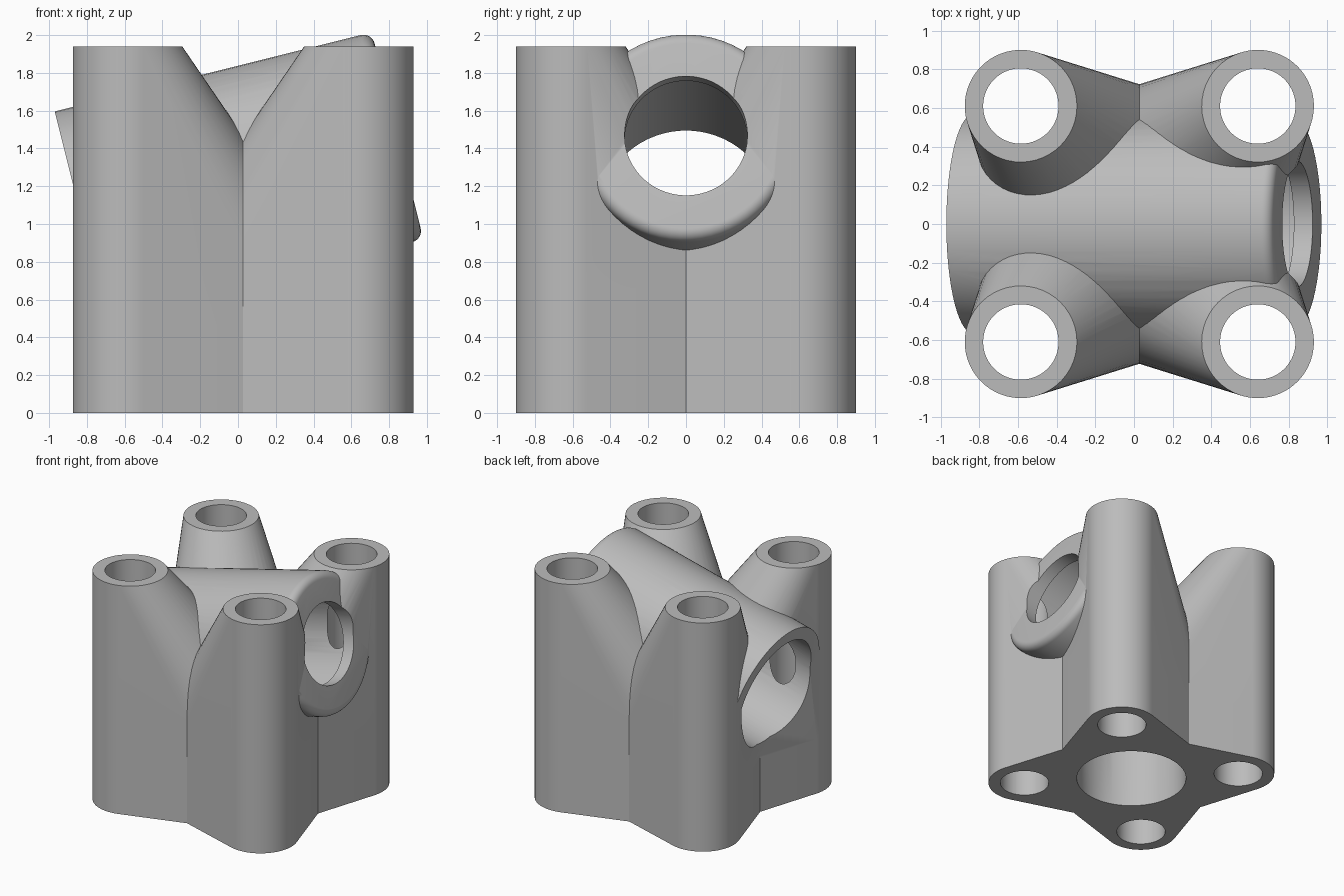
import bpy
import bmesh
from math import acos, cos, hypot, sin, pi, radians, atan2
from mathutils import Matrix

cube = bpy.data.objects.get("Cube")
if cube:
    bpy.data.objects.remove(cube, do_unlink=True)

# Main dimensions
CX = 0.0275                       # centre of the four posts
POST_X, POST_Y = 0.6125, 0.61
POST_R, POST_BORE, POST_TOP = 0.29, 0.195, 1.94
CORE_R, CORE_TOP, CORE_BORE = 0.69, 0.46, 0.44
SLEEVE_R, SLEEVE_BORE, SLEEVE_LEN = 0.565, 0.46, 1.73
MOUTH_R, CAP, FILLET = 0.325, 0.1, 0.06
SEGMENTS = 64

# Sleeve frame: local z runs along the tilted axis, origin at the capped end
TILT = Matrix.Translation((0.845, 0, 1.467)) @ Matrix.Rotation(radians(76), 4, "Y")

grey = bpy.data.materials.new("plain_grey")
grey.use_nodes = True
grey.diffuse_color = (0.5, 0.5, 0.5, 1)
grey.node_tree.nodes["Principled BSDF"].inputs["Base Color"].default_value = (0.5, 0.5, 0.5, 1)


def finish(bm, name):
    mesh = bpy.data.meshes.new(name)
    bm.to_mesh(mesh)
    bm.free()
    mesh.materials.append(grey)
    obj = bpy.data.objects.new(name, mesh)
    bpy.context.collection.objects.link(obj)
    return obj


def skin(bm, rings):
    """Closed solid through a stack of equal-sized rings of points."""
    rows = [[bm.verts.new(p) for p in ring] for ring in rings]
    for low, high in zip(rows, rows[1:]):
        for i in range(len(low)):
            bm.faces.new((low[i - 1], low[i], high[i], high[i - 1]))
    bm.faces.new(rows[0][::-1])
    bm.faces.new(rows[-1])


def lathe(bm, profile, matrix):
    """Solid of revolution from (radius, height) points."""
    angles = [2 * pi * (i + 0.5) / SEGMENTS for i in range(SEGMENTS)]
    solid = bmesh.new()
    skin(solid, [[matrix @ Matrix.Rotation(a, 4, "Z") @ Matrix.Translation((r, 0, z)).to_translation()
                  for a in angles] for r, z in profile])
    bmesh.ops.recalc_face_normals(solid, faces=solid.faces[:])
    part = bpy.data.meshes.new("part")
    solid.to_mesh(part)
    solid.free()
    bm.from_mesh(part)
    bpy.data.meshes.remove(part)


def apply_modifier(obj, mod):
    bpy.context.view_layer.objects.active = obj
    bpy.ops.object.modifier_apply(modifier=mod.name)


def combine(target, tool, operation):
    tool.hide_render = True
    mod = target.modifiers.new("combine", "BOOLEAN")
    mod.operation, mod.solver, mod.object = operation, "EXACT", tool
    apply_modifier(target, mod)
    bpy.data.objects.remove(tool, do_unlink=True)


def quarter_arm():
    """One tall post blended into the low core, trimmed to its own quadrant."""
    heading = atan2(POST_Y, POST_X)
    tangent = acos((CORE_R - POST_R) / hypot(POST_X, POST_Y))
    n = SEGMENTS // 2
    front = [-tangent + 2 * tangent * i / n for i in range(n + 1)]
    back = [tangent + 2 * (pi - tangent) * i / n for i in range(n + 1)]

    def post(a, z):
        return (POST_X + POST_R * cos(a + heading), POST_Y + POST_R * sin(a + heading), z)

    def core(a, z):
        return (CORE_R * cos(a + heading), CORE_R * sin(a + heading), z)

    bm = bmesh.new()
    rings = [[post(a, z) for a in front] + [core(a, z) for a in back] for z in (0, CORE_TOP)]
    skin(bm, rings + [[post(a, POST_TOP) for a in front + back]])
    bmesh.ops.remove_doubles(bm, verts=bm.verts[:], dist=1e-5)
    bmesh.ops.recalc_face_normals(bm, faces=bm.faces[:])
    for normal in ((1, 0, 0), (0, 1, 0)):
        bmesh.ops.bisect_plane(bm, geom=bm.verts[:] + bm.edges[:] + bm.faces[:], dist=1e-6,
                               plane_co=(0, 0, 0), plane_no=normal, clear_inner=True)
    return finish(bm, "bracket_body")


# Body: one quarter mirrored both ways
body = quarter_arm()
mirror = body.modifiers.new("mirror", "MIRROR")
mirror.use_axis = (True, True, False)
apply_modifier(body, mirror)
body.data.transform(Matrix.Translation((CX, 0, 0)))

# Tilted sleeve with a rounded rim at its capped end
rim = [(SLEEVE_R - FILLET * (1 - cos(a)), -FILLET * (1 - sin(a)))
       for a in (pi / 2 * k / 8 for k in range(9))]
bm = bmesh.new()
lathe(bm, [(SLEEVE_R, -SLEEVE_LEN)] + rim, TILT)
combine(body, finish(bm, "sleeve"), "UNION")

# Stepped bore through the sleeve
bm = bmesh.new()
lathe(bm, [(SLEEVE_BORE, -SLEEVE_LEN - 0.3), (SLEEVE_BORE, -CAP),
           (MOUTH_R, -CAP), (MOUTH_R, 0.3)], TILT)
combine(body, finish(bm, "sleeve_bore"), "DIFFERENCE")

# Central bore from below, and the four post bores
bm = bmesh.new()
lathe(bm, [(CORE_BORE, -0.2), (CORE_BORE, 1.2)], Matrix.Translation((CX, 0, 0)))
for sx in (-1, 1):
    for sy in (-1, 1):
        lathe(bm, [(POST_BORE, -0.2), (POST_BORE, 2.2)],
              Matrix.Translation((CX + sx * POST_X, sy * POST_Y, 0)))
combine(body, finish(bm, "vertical_bores"), "DIFFERENCE")

# Smooth round walls, sharp creases
bpy.ops.object.select_all(action="DESELECT")
body.select_set(True)
bpy.context.view_layer.objects.active = body
bpy.ops.object.shade_smooth_by_angle(angle=radians(30))
